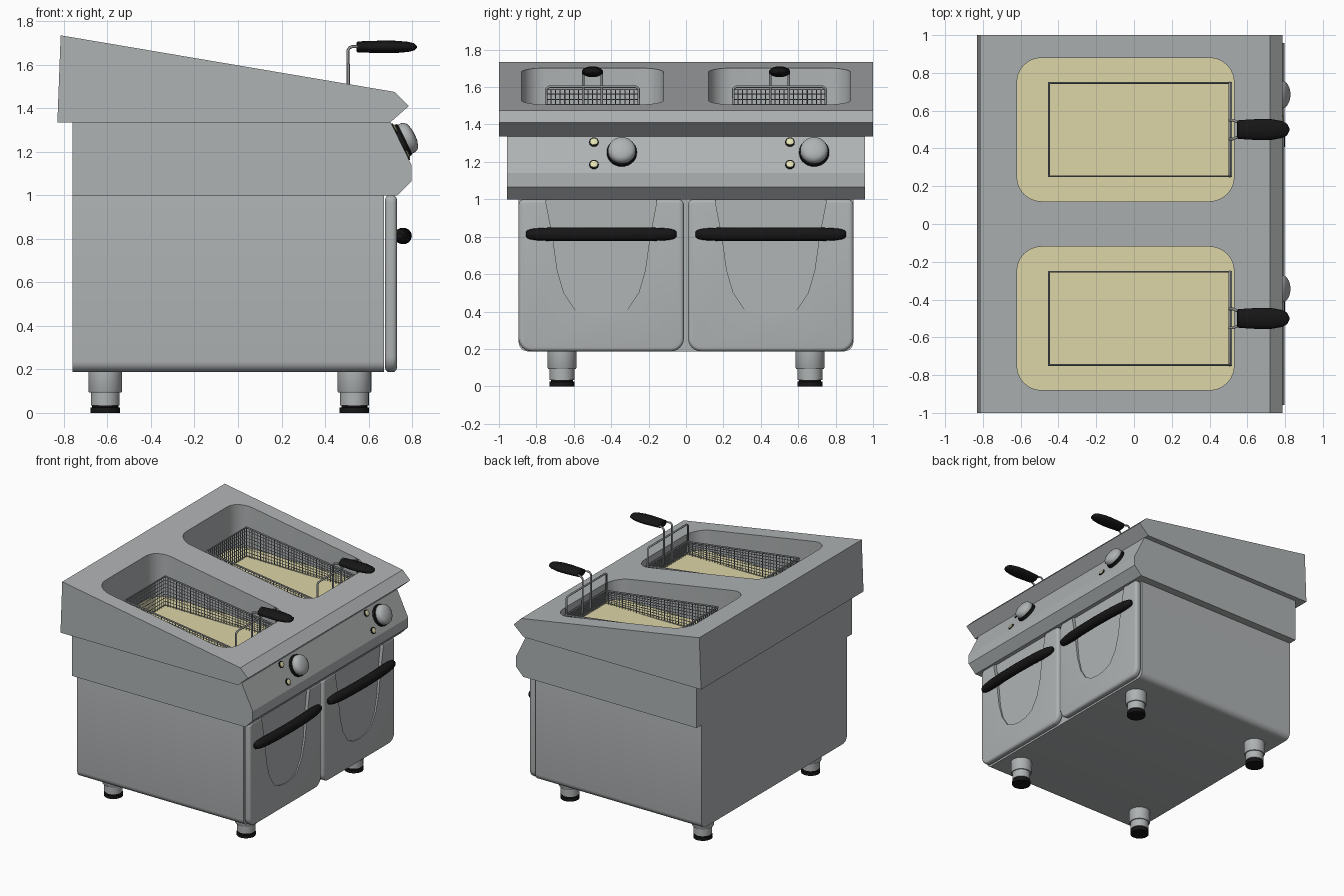
import bpy, bmesh, math
from mathutils import Vector

if "Cube" in bpy.data.objects:
    bpy.data.objects.remove(bpy.data.objects["Cube"])


def material(name, rgb):
    m = bpy.data.materials.new(name)
    m.diffuse_color = (*rgb, 1)
    m.use_nodes = True
    m.node_tree.nodes["Principled BSDF"].inputs["Base Color"].default_value = m.diffuse_color
    return m


STEEL = material("brushed steel", (0.43, 0.45, 0.455))
WIRE = material("basket wire", (0.27, 0.28, 0.29))
BLACK = material("black plastic", (0.008, 0.008, 0.008))
OIL = material("frying oil", (0.72, 0.67, 0.38))
LAMP = material("lamp yellow", (0.78, 0.76, 0.45))


def finish(ob, angle=35):
    """Bake modifiers or curve to a mesh, then smooth by angle."""
    bpy.context.view_layer.update()
    dg = bpy.context.evaluated_depsgraph_get()
    me = bpy.data.meshes.new_from_object(ob.evaluated_get(dg))
    new = bpy.data.objects.new("part", me)
    name = ob.name
    bpy.data.objects.remove(ob)
    new.name = name
    bpy.context.collection.objects.link(new)
    bpy.ops.object.select_all(action='DESELECT')
    new.select_set(True)
    bpy.context.view_layer.objects.active = new
    bpy.ops.object.shade_smooth_by_angle(angle=math.radians(angle))
    return new


def from_bmesh(name, bm, mat):
    bmesh.ops.recalc_face_normals(bm, faces=bm.faces)
    me = bpy.data.meshes.new(name)
    bm.to_mesh(me)
    bm.free()
    me.materials.append(mat)
    ob = bpy.data.objects.new(name, me)
    bpy.context.collection.objects.link(ob)
    return ob


def prism(name, pts, axis, lo, hi, mat):
    """Extrude a 2D outline along an axis."""
    place = {'x': lambda a, b, h: (h, a, b),
             'y': lambda a, b, h: (a, h, b),
             'z': lambda a, b, h: (a, b, h)}[axis]
    bm = bmesh.new()
    f = bm.faces.new([bm.verts.new(place(a, b, lo)) for a, b in pts])
    ext = bmesh.ops.extrude_face_region(bm, geom=[f])
    bmesh.ops.translate(bm, vec=place(0, 0, hi - lo),
                        verts=[v for v in ext['geom'] if isinstance(v, bmesh.types.BMVert)])
    if not f.is_valid or not any(len(x.verts) == len(pts) and
                                 abs(x.calc_center_median()['xyz'.index(axis)] - lo) < 1e-5 for x in bm.faces):
        bmesh.ops.holes_fill(bm, edges=bm.edges)
    return from_bmesh(name, bm, mat)


def rounded(a0, a1, b0, b1, r_low, r_high, n=6):
    """Rounded rectangle with separate lower and upper corner radii."""
    pts = []
    for ca, cb, r, start in ((a1 - r_low, b0 + r_low, r_low, -90), (a1 - r_high, b1 - r_high, r_high, 0),
                             (a0 + r_high, b1 - r_high, r_high, 90), (a0 + r_low, b0 + r_low, r_low, 180)):
        for i in range(n + 1):
            t = math.radians(start + 90 * i / n)
            pts.append((ca + r * math.cos(t), cb + r * math.sin(t)))
    return pts


def lathe(name, profile, origin, axis, mat, segs=28, squash=1):
    """Turn (radius, height) points round an axis; squash widens it along y."""
    rot = Vector((0, 0, 1)).rotation_difference(Vector(axis)).to_matrix()
    bm = bmesh.new()
    rings = []
    for r, h in profile:
        ring = []
        for i in range(segs):
            t = 2 * math.pi * i / segs
            p = rot @ Vector((r * math.cos(t), r * math.sin(t) * squash, h))
            ring.append(bm.verts.new(p + Vector(origin)))
        rings.append(ring)
    for a, b in zip(rings, rings[1:]):
        for i in range(segs):
            j = (i + 1) % segs
            bm.faces.new((a[i], a[j], b[j], b[i]))
    bm.faces.new(rings[0])
    bm.faces.new(rings[-1])
    return finish(from_bmesh(name, bm, mat))


def tube(name, pts, r, mat, closed=False, radii=None, res=3):
    cu = bpy.data.curves.new(name, 'CURVE')
    cu.dimensions = '3D'
    cu.bevel_depth, cu.bevel_resolution, cu.use_fill_caps = r, res, True
    sp = cu.splines.new('POLY')
    sp.points.add(len(pts) - 1)
    for i, p in enumerate(pts):
        sp.points[i].co = (*p, 1)
        sp.points[i].radius = radii[i] if radii else 1
    sp.use_cyclic_u = closed
    cu.materials.append(mat)
    ob = bpy.data.objects.new(name, cu)
    bpy.context.collection.objects.link(ob)
    return finish(ob, 50)


def cut(ob, cutter):
    m = ob.modifiers.new("cut", 'BOOLEAN')
    m.operation, m.object, m.solver = 'DIFFERENCE', cutter, 'EXACT'
    cutter.hide_render = True


# Sloping top with two basins
top = prism("top_hood", [(-.83, 1.335), (.70, 1.335), (.785, 1.41), (.72, 1.475), (-.815, 1.735)],
            'y', -1, 1, STEEL)
cutters = []
for s in (-1, 1):
    y0, y1 = sorted((s * .12, s * .88))
    outline = rounded(-.62, .53, y0, y1, .13, .13)
    c = prism("basin_cutter", outline, 'z', 1.35, 2, STEEL)
    cut(top, c)
    cutters.append(c)
    prism("oil", outline, 'z', 1.342, 1.36, OIL)
finish(top, 30)
for c in cutters:
    bpy.data.objects.remove(c)

# Control panel band and cabinet
prism("control_panel", [(-.76, 1), (.733, 1), (.797, 1.065), (.797, 1.14), (.702, 1.335), (-.76, 1.335)],
      'y', -.957, .957, STEEL)
finish(prism("cabinet", rounded(-.895, .895, .187, 1.0, .05, .002), 'x', -.76, .672, STEEL))

# Doors with a tapering U-shaped recess, and bowed handles
half_u = [(-.30, 1.05), (-.295, .98), (-.26, .8), (-.235, .62), (-.2, .5), (-.14, .41), (-.07, .378)]
for s in (-1, 1):
    yc = s * .453
    door = prism("door", rounded(yc - .442, yc + .442, .187, 1.0, .07, .03), 'x', .676, .73, STEEL)
    b = door.modifiers.new("edge", 'BEVEL')
    b.width, b.segments, b.limit_method, b.angle_limit = .02, 4, 'ANGLE', math.radians(40)
    u = [(yc + a, z) for a, z in half_u] + [(yc, .37)] + [(yc - a, z) for a, z in reversed(half_u)]
    c = prism("recess_cutter", u, 'x', .7, .8, STEEL)
    for v in c.data.vertices:
        if v.co.x < .75:
            v.co.x = .724 - .022 * (v.co.z - .35) / .65
    cut(door, c)
    finish(door)
    bpy.data.objects.remove(c)
    ts = [-1, -.985, -.95, -.88, -.7, -.4, 0, .4, .7, .88, .95, .985, 1]
    tube("door_handle", [(.742 + .02 * (1 - t * t), yc + .402 * t, .813) for t in ts], .037, BLACK,
         radii=[.35 + .65 * (1 - abs(t) ** 8) ** .5 for t in ts], res=5)

# Knobs and lamps on the slanted panel
n = Vector((.195, 0, .095)).normalized()


def on_panel(y, z):
    return (.702 + (1.335 - z) * .095 / .195, y, z)


for yk, yl in ((-.343, -.492), (.685, .556)):
    p = on_panel(yk, 1.247)
    lathe("knob_ring", [(.08, -.01), (.08, .018), (.074, .025)], p, n, BLACK)
    lathe("knob", [(.074, .02), (.074, .04), (.069, .055), (.055, .066), (.03, .073), (.004, .075)], p, n, STEEL)
    for z in (1.305, 1.185):
        lathe("lamp_ring", [(.026, -.005), (.026, .006)], on_panel(yl, z), n, BLACK, 16)
        lathe("lamp", [(.019, 0), (.019, .009), (.01, .012)], on_panel(yl, z), n, LAMP, 16)

# Feet
for x in (-.61, .535):
    for y in (-.663, .663):
        lathe("foot", [(.078, .19), (.078, .1), (.074, .093), (.066, .093), (.066, .035)], (x, y, 0), (0, 0, 1), STEEL)
        lathe("foot_pad", [(.06, .037), (.06, .026), (.068, .024), (.068, 0)], (x, y, 0), (0, 0, 1), BLACK)

# Wire baskets with lifting handles
X0, X1, H = -.45, .515, .247


def rim(x):
    return 1.59 - .13 * (x - X0) / (X1 - X0)


for s in (-1, 1):
    yc = s * .5
    nx, ny, rows = 40, 20, 9
    ring = [(X0 + (X1 - X0) * i / nx, -H) for i in range(nx)]
    ring += [(X1, -H + 2 * H * i / ny) for i in range(ny)]
    ring += [(-x + X0 + X1, -y) for x, y in ring]
    bm = bmesh.new()
    grid = [[bm.verts.new((x, yc + y, 1.34 + (rim(x) - 1.34) * k / rows)) for x, y in ring]
            for k in range(rows + 1)]
    for a, b in zip(grid, grid[1:]):
        for i in range(len(ring)):
            j = (i + 1) % len(ring)
            bm.faces.new((a[i], a[j], b[j], b[i]))
    mesh = from_bmesh("basket_mesh", bm, WIRE)
    w = mesh.modifiers.new("wires", 'WIREFRAME')
    w.thickness, w.use_even_offset = .008, False
    finish(mesh)
    tube("basket_rim", [(x, yc + y, rim(x)) for x, y in ((X0, -H), (X1, -H), (X1, H), (X0, H))],
         .007, WIRE, True)
    # Front hoop and the two handle wires
    tube("basket_hoop", [(.507, yc - H, 1.38), (.507, yc - H, 1.59), (.507, yc - H + .015, 1.602),
                         (.507, yc + H - .015, 1.602), (.507, yc + H, 1.59), (.507, yc + H, 1.38)], .007, WIRE)
    for d in (-.05, .05):
        tube("handle_wire", [(.505, yc + d, 1.4), (.505, yc + d, 1.665), (.512, yc + d, 1.678),
                             (.525, yc + d, 1.683), (.57, yc + d * .6, 1.683)], .007, WIRE)
    lathe("basket_grip", [(.02, .545), (.025, .55), (.027, .6), (.029, .67), (.028, .73), (.023, .785),
                          (.016, .81), (.004, .822)], (0, yc, 1.682), (1, 0, 0), BLACK, 20, 1.95)
